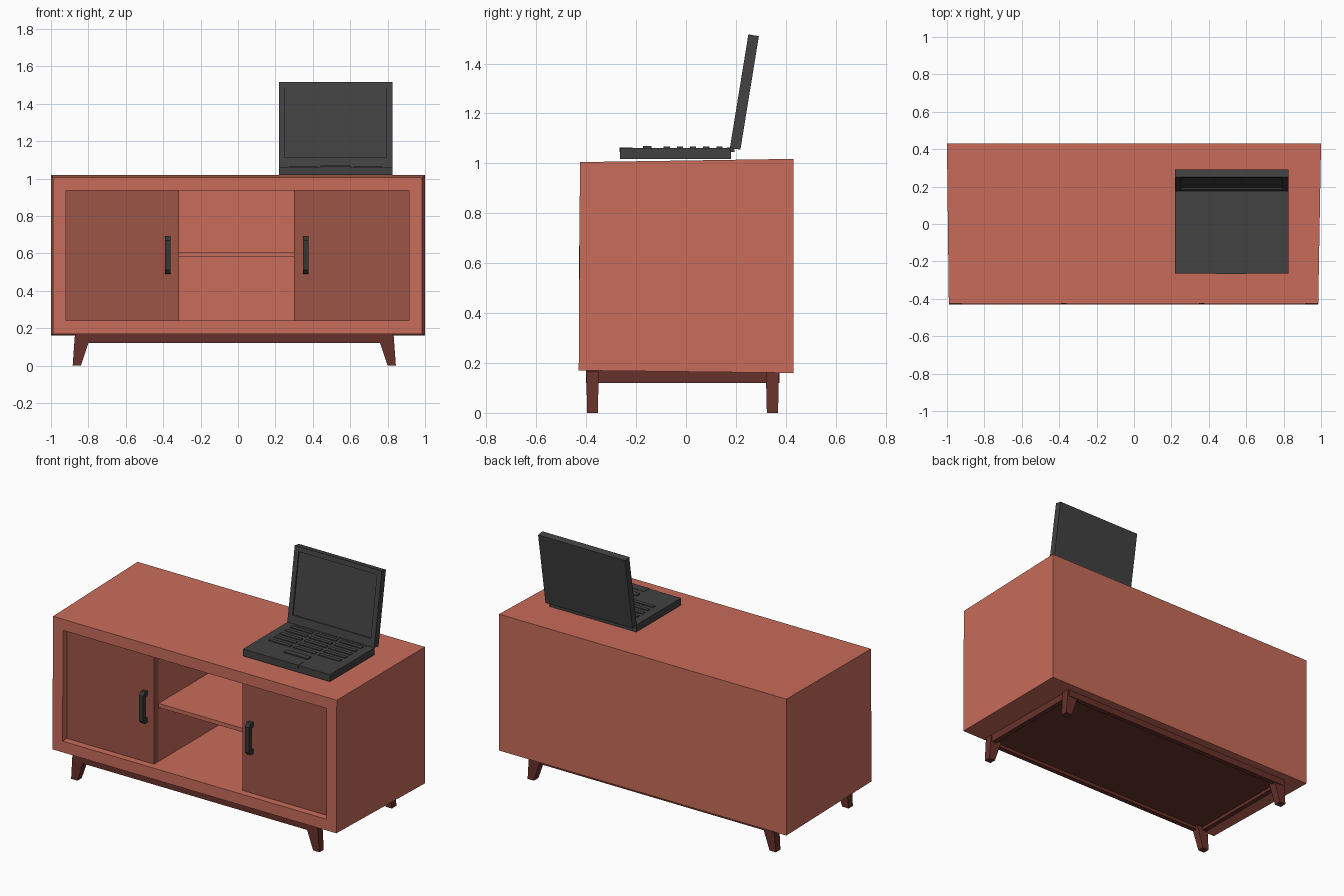
import bpy
import bmesh
from mathutils import Vector

if "Cube" in bpy.data.objects:
    bpy.data.objects.remove(bpy.data.objects["Cube"], do_unlink=True)


def material(name, r, g, b):
    m = bpy.data.materials.new(name)
    m.use_nodes = True
    m.diffuse_color = (r, g, b, 1)
    m.node_tree.nodes["Principled BSDF"].inputs["Base Color"].default_value = (r, g, b, 1)
    return m


TERRACOTTA = material("terracotta wood", 0.577, 0.150, 0.102)
DOOR = material("door red brown", 0.337, 0.091, 0.061)
BASE = material("dark base wood", 0.141, 0.032, 0.024)
CHARCOAL = material("charcoal plastic", 0.054, 0.054, 0.054)
METAL = material("handle black", 0.035, 0.038, 0.038)


def finish(name, bm, mat):
    bmesh.ops.recalc_face_normals(bm, faces=bm.faces)
    mesh = bpy.data.meshes.new(name)
    bm.to_mesh(mesh)
    bm.free()
    mesh.materials.append(mat)
    obj = bpy.data.objects.new(name, mesh)
    bpy.context.scene.collection.objects.link(obj)
    return obj


def loft(ring_a, ring_b):
    """Closed solid between two matching outlines; returns the mesh and first cap."""
    bm = bmesh.new()
    a = [bm.verts.new(p) for p in ring_a]
    b = [bm.verts.new(p) for p in ring_b]
    cap = bm.faces.new(a)
    bm.faces.new(b[::-1])
    for i in range(len(a)):
        j = (i + 1) % len(a)
        bm.faces.new((a[i], b[i], b[j], a[j]))
    bmesh.ops.recalc_face_normals(bm, faces=bm.faces)
    return bm, cap


def rect_xz(x0, x1, z0, z1, y):
    return [(x0, y, z0), (x1, y, z0), (x1, y, z1), (x0, y, z1)]


def rect_xy(x0, x1, y0, y1, z):
    return [(x0, y0, z), (x1, y0, z), (x1, y1, z), (x0, y1, z)]


def box(name, x, y, z, mat):
    bm, _ = loft(rect_xz(*x, *z, y[0]), rect_xz(*x, *z, y[1]))
    return finish(name, bm, mat)


def recess(bm, cap, border, move):
    """Inset a face and push it inwards."""
    bmesh.ops.inset_individual(bm, faces=[cap], thickness=border, use_even_offset=True)
    face = bmesh.ops.extrude_discrete_faces(bm, faces=[cap])["faces"][0]
    bmesh.ops.translate(bm, verts=face.verts, vec=Vector(move))


# Cabinet shell, slightly larger at the back, hollow at the front
bm, cap = loft([(-0.99, -0.43, 0.17), (0.985, -0.43, 0.17), (0.985, -0.425, 1.005), (-0.99, -0.425, 1.005)],
               rect_xz(-1, 1, 0.16, 1.018, 0.43))
recess(bm, cap, 0.07, (0, 0.80, 0))
finish("cabinet_shell", bm, TERRACOTTA)

# Doors, dividers and middle shelf
box("right_door", (-0.925, -0.315), (-0.385, -0.34), (0.235, 0.94), DOOR)
box("left_door", (0.30, 0.92), (-0.385, -0.34), (0.235, 0.94), DOOR)
box("right_divider", (-0.345, -0.315), (-0.34, 0.38), (0.235, 0.94), TERRACOTTA)
box("left_divider", (0.30, 0.33), (-0.34, 0.38), (0.235, 0.94), TERRACOTTA)
box("middle_shelf", (-0.316, 0.301), (-0.34, 0.38), (0.58, 0.605), TERRACOTTA)

# Door handles: bowed bars with two feet
bow = [(-0.38, 0.49), (-0.41, 0.49), (-0.428, 0.51), (-0.428, 0.67), (-0.41, 0.69),
       (-0.38, 0.69), (-0.38, 0.66), (-0.405, 0.655), (-0.405, 0.525), (-0.38, 0.52)]
for side, x in (("right", -0.375), ("left", 0.362)):
    bm, _ = loft([(x - 0.014, y, z) for y, z in bow], [(x + 0.014, y, z) for y, z in bow])
    finish(side + "_handle", bm, METAL)

# Base: rails around a recessed panel
for end, y0 in (("front", -0.40), ("back", 0.345)):
    box(end + "_rail", (-0.865, 0.825), (y0, y0 + 0.03), (0.12, 0.17), BASE)
for side, x0 in (("right", -0.865), ("left", 0.795)):
    box(side + "_rail", (x0, x0 + 0.03), (-0.37, 0.345), (0.12, 0.17), BASE)
box("base_panel", (-0.84, 0.80), (-0.38, 0.355), (0.14, 0.165), BASE)

# Splayed tapered legs
for end, y0, y1 in (("front", -0.40, -0.35), ("back", 0.32, 0.372)):
    for side, s in (("right", -1), ("left", 1)):
        foot = sorted((-0.02 + s * 0.82, -0.02 + s * 0.864))
        top = sorted((-0.02 + s * 0.765, -0.02 + s * 0.852))
        bm, _ = loft(rect_xy(*foot, y0 + 0.004, y1 - 0.003, 0), rect_xy(*top, y0, y1, 0.165))
        finish(f"{end}_{side}_leg", bm, BASE)

# Laptop body with front latch and touch button
box("laptop_body", (0.22, 0.825), (-0.265, 0.18), (1.018, 1.062), CHARCOAL)
box("laptop_latch", (0.44, 0.605), (-0.267, -0.215), (1.045, 1.064), CHARCOAL)
box("laptop_button", (0.44, 0.605), (-0.173, -0.138), (1.06, 1.069), CHARCOAL)

# Keyboard: rows of low bars
for row in range(5):
    for col in range(3):
        x, y = 0.275 + col * 0.172, -0.09 + row * 0.053
        box(f"key_{row}_{col}", (x, x + 0.15), (y, y + 0.025), (1.06, 1.067), CHARCOAL)

# Laptop lid, leaning back, with a recessed screen
bm, cap = loft([(0.22, 0.176, 1.062), (0.825, 0.176, 1.062), (0.825, 0.25, 1.517), (0.22, 0.25, 1.517)],
               [(0.22, 0.218, 1.055), (0.825, 0.218, 1.055), (0.825, 0.292, 1.51), (0.22, 0.292, 1.51)])
recess(bm, cap, 0.03, (0, 0.008, -0.001))
for v in bm.verts:
    if 0.23 < v.co.x < 0.81 and v.co.z < 1.2:
        v.co += Vector((0, 0.0033, 0.02))
finish("laptop_lid", bm, CHARCOAL)
box("laptop_hinge", (0.27, 0.775), (0.165, 0.195), (1.045, 1.063), CHARCOAL)
